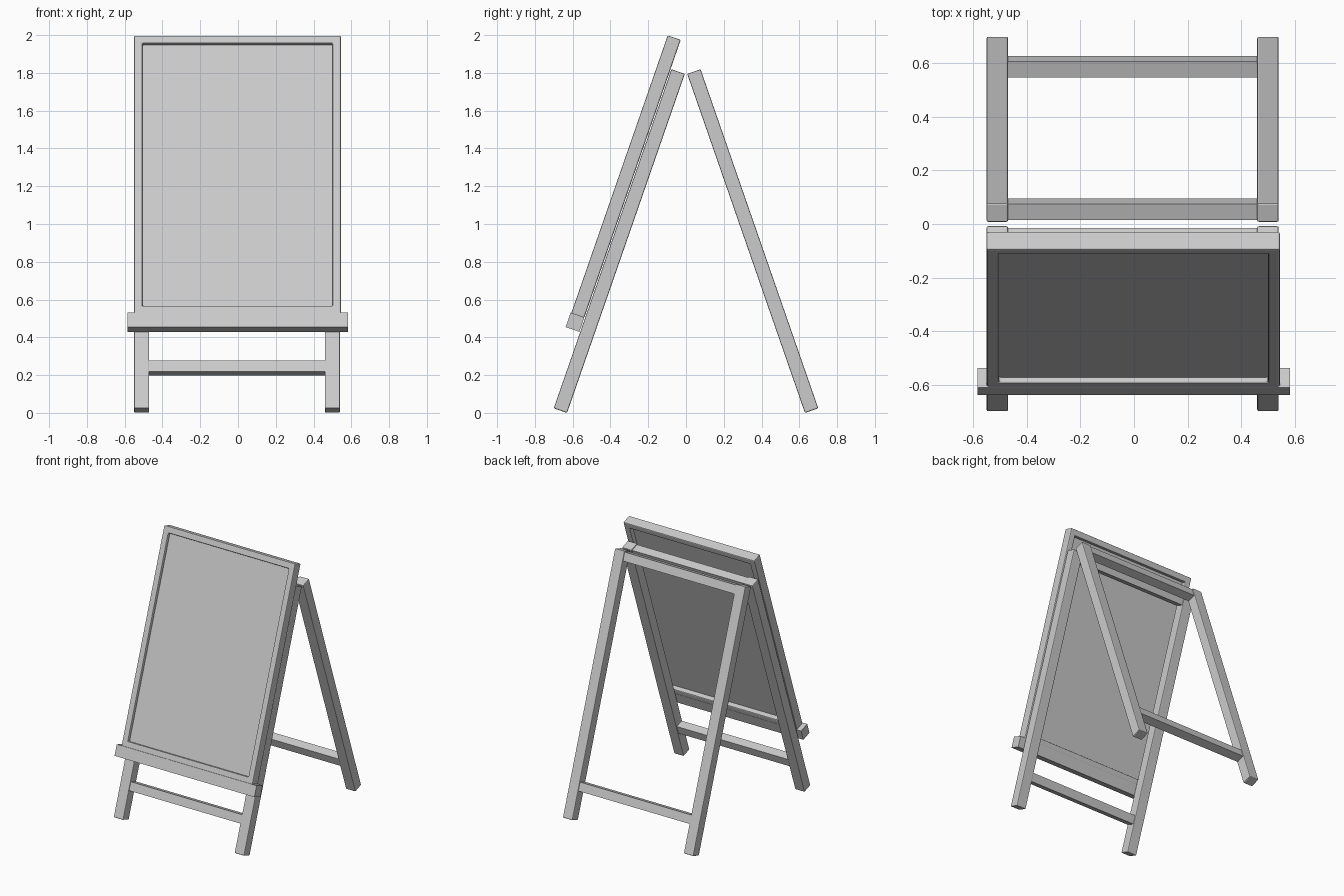
import bpy, bmesh, math
from mathutils import Matrix

if "Cube" in bpy.data.objects:
    bpy.data.objects.remove(bpy.data.objects["Cube"])

TILT = math.radians(19.15)
BASE_Y, BASE_Z = 0.665, 0.012


def plane(side):
    """Leaning frame: local z runs up the legs. side -1 = front, 1 = back."""
    return Matrix.Translation((0, side * BASE_Y, BASE_Z)) @ Matrix.Rotation(side * TILT, 4, 'X')


def finish(name, bm, side, bevel):
    bmesh.ops.recalc_face_normals(bm, faces=bm.faces)
    me = bpy.data.meshes.new(name)
    bm.to_mesh(me)
    bm.free()
    ob = bpy.data.objects.new(name, me)
    bpy.context.collection.objects.link(ob)
    ob.matrix_world = plane(side)
    if bevel:
        mod = ob.modifiers.new("soft_edges", 'BEVEL')
        mod.width = bevel
        mod.segments = 2
    return ob


def bar(name, side, x, y, z, bevel=0.0):
    """Box from (min, max) ranges in the leaning frame."""
    bm = bmesh.new()
    size = [r[1] - r[0] for r in (x, y, z)]
    mid = [(r[0] + r[1]) / 2 for r in (x, y, z)]
    bmesh.ops.create_cube(bm, size=1, matrix=Matrix.Translation(mid) @ Matrix.Diagonal((*size, 1)))
    return finish(name, bm, side, bevel)


# Two A-frame halves: legs and cross rails
for side, label in ((-1, "front"), (1, "back")):
    for hand, x in (("left", (-0.55, -0.47)), ("right", (0.46, 0.54))):
        bar(f"{label}_leg_{hand}", side, x, (-0.0375, 0.0375), (0, 1.90), 0.006)
    bar(f"{label}_lower_rail", side, (-0.472, 0.462), (-0.0315, 0.0315), (0.207, 0.27))
    bar(f"{label}_top_rail", side, (-0.472, 0.462), (-0.0315, 0.0315), (1.83, 1.893))

# Board frame: one rectangular ring, extruded to thickness
bm = bmesh.new()
outer = [(-0.55, 0.504), (0.545, 0.504), (0.545, 2.063), (-0.55, 2.063)]
inner = [(-0.505, 0.548), (0.50, 0.548), (0.50, 2.018), (-0.505, 2.018)]
o, i = ([bm.verts.new((x, -0.115, z)) for x, z in loop] for loop in (outer, inner))
for k in range(4):
    n = (k + 1) % 4
    bm.faces.new((o[k], o[n], i[n], i[k]))
ext = bmesh.ops.extrude_face_region(bm, geom=bm.faces[:], use_keep_orig=True)
moved = [g for g in ext["geom"] if isinstance(g, bmesh.types.BMVert)]
bmesh.ops.translate(bm, vec=(0, 0.073, 0), verts=moved)
finish("board_frame", bm, -1, 0.007)

# Recessed writing panel and ledge
bar("board_panel", -1, (-0.515, 0.51), (-0.092, -0.077), (0.535, 2.03))
bar("chalk_ledge", -1, (-0.585, 0.583), (-0.119, -0.042), (0.427, 0.508))
